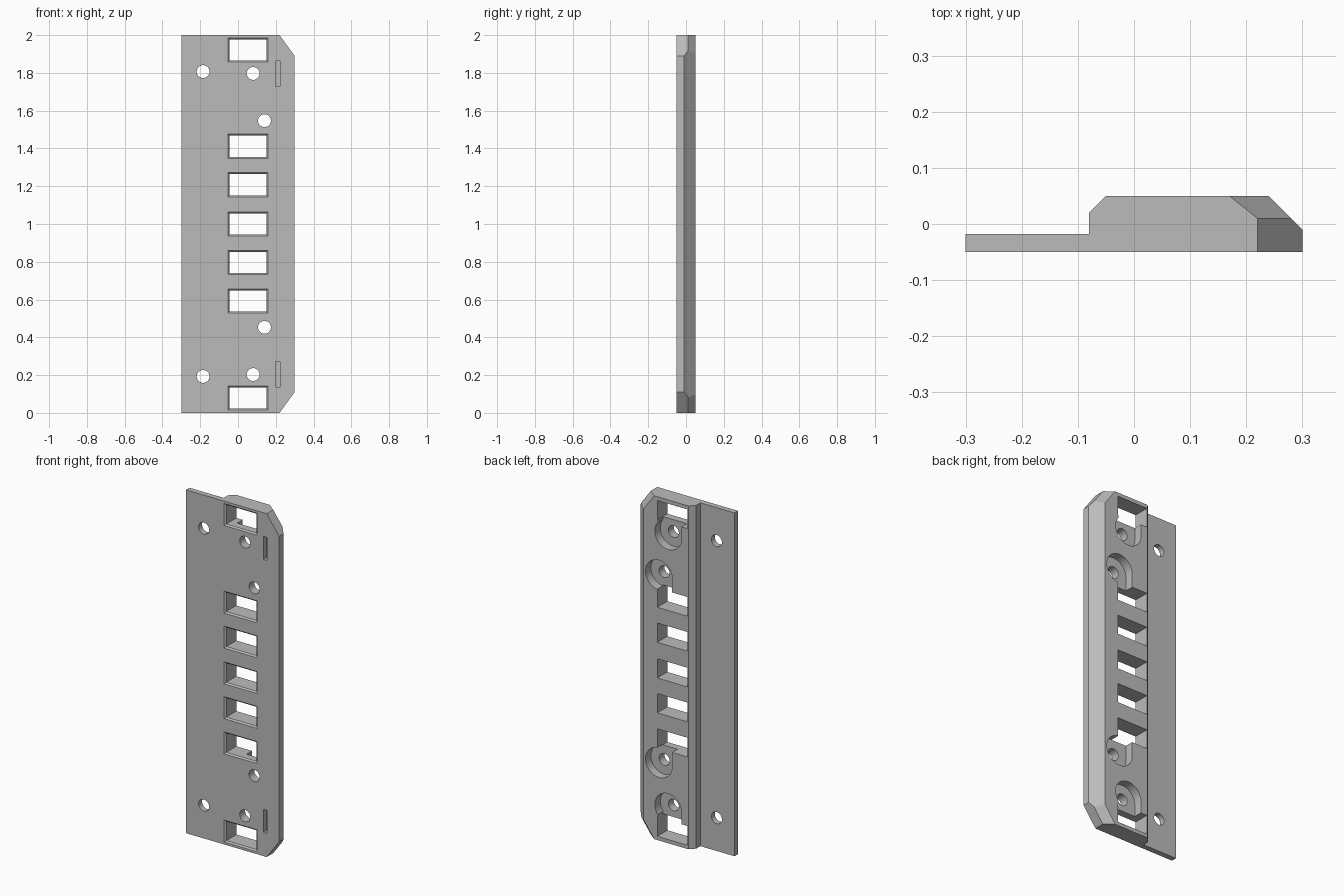
import bpy, bmesh, math
from mathutils import Vector

cube = bpy.data.objects.get("Cube")
if cube:
    bpy.data.objects.remove(cube)

grey = bpy.data.materials.new("plain grey")
grey.use_nodes = True
colour = (0.5, 0.5, 0.5, 1)
grey.diffuse_color = colour
grey.node_tree.nodes["Principled BSDF"].inputs["Base Color"].default_value = colour


def add_object(name, bm):
    bmesh.ops.recalc_face_normals(bm, faces=bm.faces)
    mesh = bpy.data.meshes.new(name)
    bm.to_mesh(mesh)
    bm.free()
    mesh.materials.append(grey)
    obj = bpy.data.objects.new(name, mesh)
    bpy.context.collection.objects.link(obj)
    return obj


def loft(start, end):
    """Closed solid between two matching outlines."""
    bm = bmesh.new()
    a = [bm.verts.new(p) for p in start]
    b = [bm.verts.new(p) for p in end]
    bm.faces.new(a)
    bm.faces.new(b)
    for i in range(len(a)):
        j = (i + 1) % len(a)
        bm.faces.new((a[i], a[j], b[j], b[i]))
    return bm


def trim(bm, point, normal):
    """Cut away the side the normal points to and cap the opening."""
    cut = bmesh.ops.bisect_plane(bm, geom=bm.verts[:] + bm.edges[:] + bm.faces[:],
                                 plane_co=point, plane_no=normal, clear_outer=True)
    edges = [e for e in cut["geom_cut"] if isinstance(e, bmesh.types.BMEdge)]
    bmesh.ops.contextual_create(bm, geom=edges)


# Plate: stepped profile swept upward, with bevelled outer corners
profile = [(-0.3, -0.05), (0.3, -0.05), (0.3, -0.01), (0.24, 0.05),
           (-0.05, 0.05), (-0.08, 0.02), (-0.08, -0.018), (-0.3, -0.018)]
bm = loft([(x, y, 0) for x, y in profile], [(x, y, 2) for x, y in profile])
for z, s in ((2, 1), (0, -1)):
    corner = Vector((0.22, 0.01, z))
    trim(bm, corner, Vector((0.11, 0, 0.08 * s)))
    trim(bm, corner, Vector((0.44, 0.55, 0.32 * s)))
plate = add_object("mounting_plate", bm)
bpy.context.view_layer.objects.active = plate
plate.select_set(True)


def cut(bm):
    cutter = add_object("cutter", bm)
    cutter.hide_render = True
    mod = plate.modifiers.new("cut", "BOOLEAN")
    mod.operation = "DIFFERENCE"
    mod.solver = "EXACT"
    mod.object = cutter
    bpy.ops.object.modifier_apply(modifier=mod.name)
    bpy.data.objects.remove(cutter)


def rect(x0, x1, z0, z1, y, grow=0):
    return [(x0 - grow, y, z0 - grow), (x1 + grow, y, z0 - grow),
            (x1 + grow, y, z1 + grow), (x0 - grow, y, z1 + grow)]


def box(x0, x1, z0, z1, y0, y1):
    cut(loft(rect(x0, x1, z0, z1, y0), rect(x0, x1, z0, z1, y1)))


def drill(x, z, r, y0, y1, sides=40):
    def ring(y):
        return [(x + r * math.cos(math.tau * i / sides), y,
                 z + r * math.sin(math.tau * i / sides)) for i in range(sides)]
    cut(loft(ring(y0), ring(y1)))


# Row of windows with a narrow bevel on the front rim
LEFT, RIGHT, HALF = -0.046, 0.15, 0.056
for z in (0.078, 0.592, 0.797, 1.0, 1.208, 1.412, 1.922):
    box(LEFT, RIGHT, z - HALF, z + HALF, -0.1, 0.1)
    cut(loft(rect(LEFT, RIGHT, z - HALF, z + HALF, -0.06, 0.018),
             rect(LEFT, RIGHT, z - HALF, z + HALF, -0.042)))

# Screw holes, rear pockets opening into the nearest window, and blind slots
for s in (1, -1):
    def height(d):
        return 1 + s * d
    drill(-0.185, height(0.807), 0.034, -0.1, 0.1)
    for x, d, window in ((0.08, 0.797, 0.922), (0.14, 0.547, 0.412)):
        drill(x, height(d), 0.034, -0.1, 0.1)
        drill(x, height(d), 0.086, 0.0, 0.1)
        low, high = sorted((height(d), height(window)))
        box(x - 0.0855, RIGHT - 0.003, low, high, 0.0, 0.1)
    low, high = sorted((height(0.728), height(0.862)))
    box(0.198, 0.222, low, high, -0.1, -0.02)

bpy.ops.object.shade_smooth_by_angle(angle=math.radians(25))
